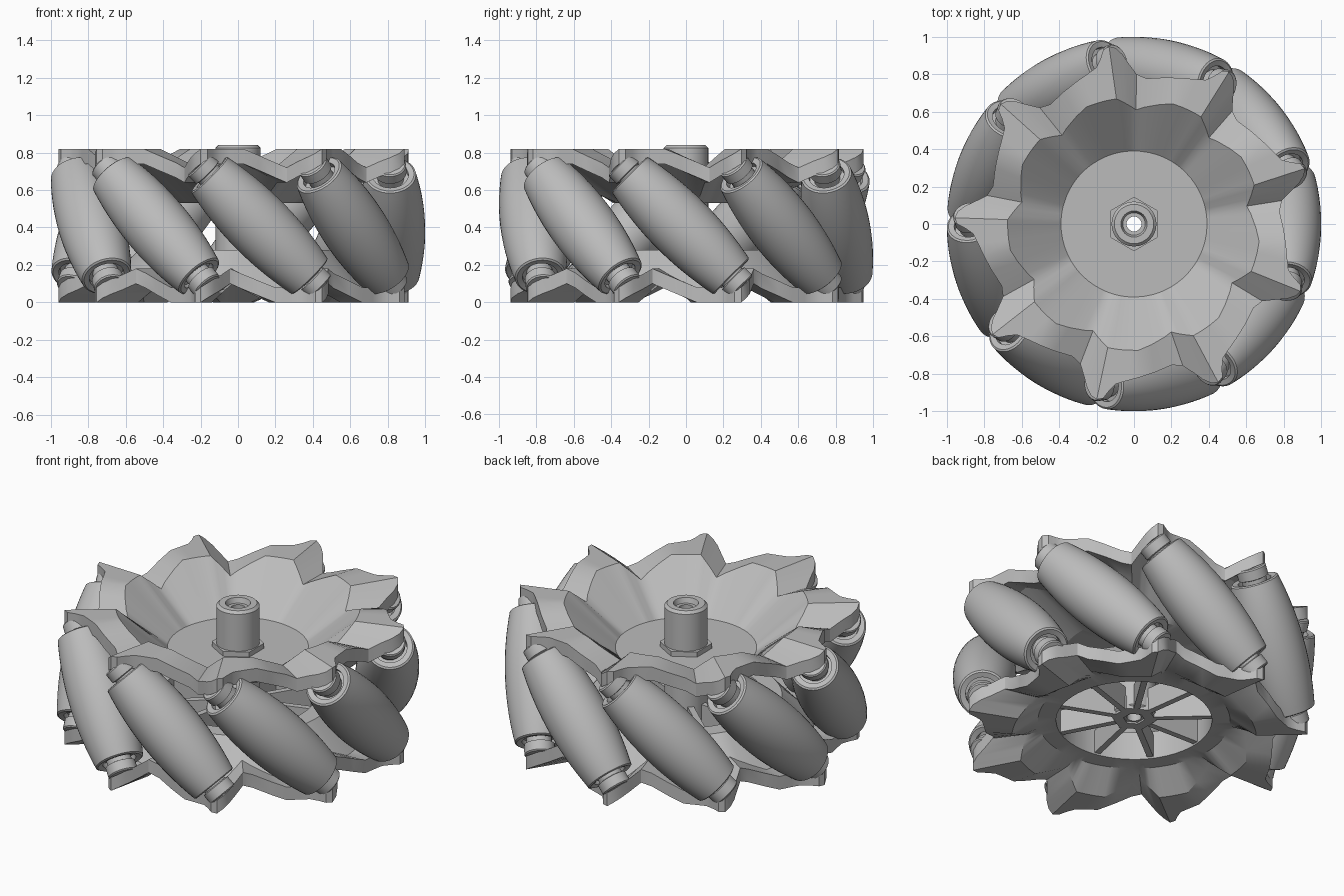
import bpy, bmesh, math
from mathutils import Matrix, Vector

cube = bpy.data.objects.get("Cube")
if cube:
    bpy.data.objects.remove(cube, do_unlink=True)

COUNT = 9
STEP = 2 * math.pi / COUNT
LUG = math.radians(98)          # angle of the first lug
MID = 0.41                      # height of the middle plane
AXIS_R = 0.825                  # distance of roller axes from the centre

grey = bpy.data.materials.new("light_grey")
grey.use_nodes = True
grey.diffuse_color = (0.5, 0.5, 0.5, 1)
grey.node_tree.nodes["Principled BSDF"].inputs["Base Color"].default_value = (0.5, 0.5, 0.5, 1)


def finish(name, bm, matrix=None):
    bmesh.ops.recalc_face_normals(bm, faces=bm.faces)
    mesh = bpy.data.meshes.new(name)
    bm.to_mesh(mesh)
    bm.free()
    mesh.materials.append(grey)
    obj = bpy.data.objects.new(name, mesh)
    bpy.context.collection.objects.link(obj)
    if matrix:
        obj.matrix_world = matrix
    bpy.ops.object.select_all(action='DESELECT')
    obj.select_set(True)
    bpy.context.view_layer.objects.active = obj
    bpy.ops.object.shade_smooth_by_angle(angle=math.radians(30))
    return obj


def bridge(bm, loops, closed):
    """Skin a list of equal vertex rings."""
    pairs = list(zip(loops, loops[1:]))
    if closed:
        pairs.append((loops[-1], loops[0]))
    for a, b in pairs:
        n = len(a)
        for i in range(n):
            j = (i + 1) % n
            bm.faces.new((a[i], a[j], b[j], b[i]))


def lathe(name, profile, sides, matrix=None, closed=False):
    """Turn a (radius, height) profile around z."""
    bm = bmesh.new()
    loops = [[bm.verts.new((r * math.cos(2 * math.pi * i / sides),
                            r * math.sin(2 * math.pi * i / sides), z))
              for i in range(sides)] for r, z in profile]
    bridge(bm, loops, closed)
    if not closed:
        bm.faces.new(loops[0])
        bm.faces.new(loops[-1])
    return finish(name, bm, matrix)


# Star-shaped side plates: one lug as (angle, outer radius, top height)
LUG_SHAPE = [(-13, .78, .745), (-9, .80, .72), (-6, .86, .753), (-4, .91, .775),
             (-2, .945, .797), (0, .958, .82), (2, .945, .82), (3.5, .90, .82),
             (5.5, .86, .82), (9, .84, .82), (14, .82, .82), (20, .80, .785)]


def side_plate(name, hole, floor_r, floor_z, floor_thick, flip):
    bm = bmesh.new()
    loops = [[] for _ in range(8)]
    for k in range(COUNT):
        for angle, outer, h in LUG_SHAPE:
            a = LUG + k * STEP + math.radians(angle)
            fold = 0.61 + (h - 0.72) * 0.65   # bowl meets the folded rim
            under = floor_z - floor_thick
            section = [(hole, floor_z), (floor_r, floor_z), (fold, h), (outer, h),
                       (outer, h - .08), (fold + .03, h - .08),
                       (floor_r, under), (hole, under)]
            for loop, (r, z) in zip(loops, section):
                loop.append(bm.verts.new((r * math.cos(a), r * math.sin(a), z)))
    bridge(bm, loops, True)
    if flip:
        # half turn about a roller's radial axis
        a = LUG + STEP / 2
        centre = Vector((0, 0, MID))
        turn = Matrix.Rotation(math.pi, 3, Vector((math.cos(a), math.sin(a), 0)))
        bmesh.ops.rotate(bm, verts=bm.verts, cent=centre, matrix=turn)
    return finish(name, bm)


side_plate("top_plate", 0.1, 0.39, 0.57, 0.04, False)
side_plate("bottom_plate", 0.43, 0.53, 0.71, 0.17, True)

# Barrel profile whose outer envelope is the unit cylinder
barrel = []
for i in range(-10, 11):
    phi = math.radians(16.8) * i / 10
    gap = 1 - AXIS_R / math.cos(phi)
    along = AXIS_R * math.tan(phi) * math.sqrt(2) + gap * math.sin(phi) / math.sqrt(2)
    barrel.append((gap * math.sqrt(1 - math.sin(phi) ** 2 / 2), along))
end = barrel[-1][1]
barrel = [(.095, .03 - end), (.095, -end), (.125, -end - .006)] + barrel \
    + [(.125, end + .006), (.095, end), (.095, end - .03)]

half_pin = [(.07, .3), (.07, .395), (.085, .4), (.085, .455), (.078, .462)]
pin = [(r, -z) for r, z in reversed(half_pin)] + half_pin

for k in range(COUNT):
    a = LUG + (k + 0.5) * STEP
    radial = Vector((math.cos(a), math.sin(a), 0))
    tangent = Vector((-math.sin(a), math.cos(a), 0))
    axis = (Vector((0, 0, 1)) - tangent).normalized()
    place = Matrix((radial, axis.cross(radial), axis)).transposed().to_4x4()
    place.translation = radial * AXIS_R + Vector((0, 0, MID))
    lathe(f"roller_{k + 1}", barrel, 40, place)
    lathe(f"roller_pin_{k + 1}", pin, 24, place)

# Hollow hub with hex collars
lathe("hub", [(.04, .13), (.105, .13), (.12, .145), (.12, .825), (.105, .84),
              (.07, .84), (.06, .81), (.04, .81)], 32, closed=True)
hex_turn = Matrix.Rotation(math.radians(30), 4, 'Z')
lathe("top_hex_collar", [(.1, .56), (.145, .56), (.145, .6), (.1, .6)], 6, hex_turn, True)
lathe("bottom_hex_collar", [(.06, .12), (.125, .12), (.125, .2), (.06, .2)], 6, hex_turn, True)

# Spokes joining the hub to the bottom ring
for k in range(COUNT):
    bm = bmesh.new()
    bmesh.ops.create_cube(bm, size=1, matrix=Matrix.Translation((.28, 0, .19))
                          @ Matrix.Diagonal((.34, .035, .14, 1)))
    finish(f"spoke_{k + 1}", bm, Matrix.Rotation(LUG + k * STEP, 4, 'Z'))
